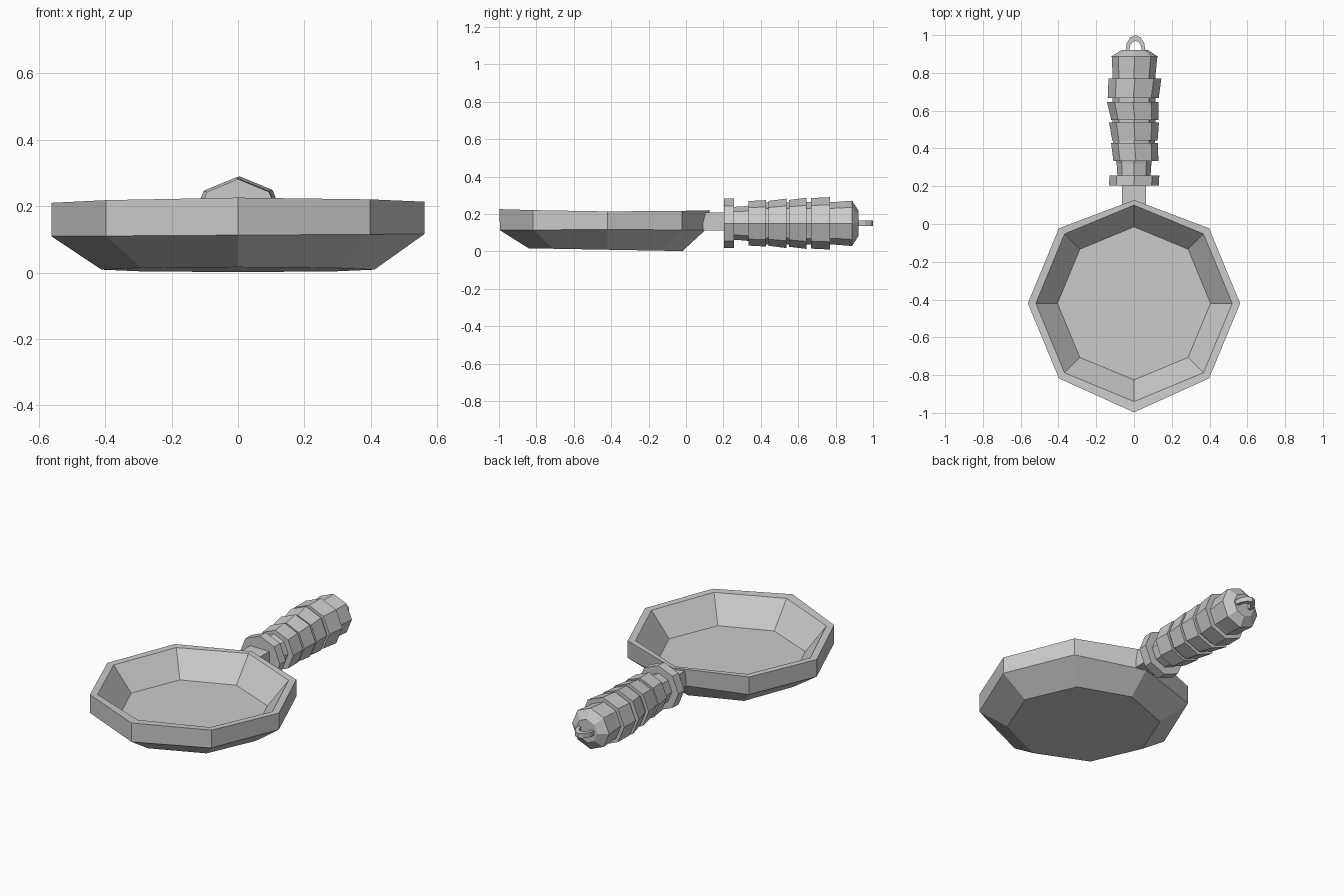
import bpy, bmesh, math
from mathutils import Vector

if "Cube" in bpy.data.objects:
    bpy.data.objects.remove(bpy.data.objects["Cube"], do_unlink=True)

grey = bpy.data.materials.new("plain grey")
grey.use_nodes = True
grey.diffuse_color = (0.6, 0.6, 0.6, 1)
grey.node_tree.nodes["Principled BSDF"].inputs["Base Color"].default_value = grey.diffuse_color


def loft(name, rings):
    """Skin a list of equal-sized point rings and cap both ends."""
    bm = bmesh.new()
    loops = [[bm.verts.new(p) for p in ring] for ring in rings]
    n = len(loops[0])
    for a, b in zip(loops, loops[1:]):
        for i in range(n):
            j = (i + 1) % n
            bm.faces.new((a[i], a[j], b[j], b[i]))
    bm.faces.new(loops[0])
    bm.faces.new(loops[-1])
    bmesh.ops.recalc_face_normals(bm, faces=bm.faces[:])
    mesh = bpy.data.meshes.new(name)
    bm.to_mesh(mesh)
    bm.free()
    mesh.materials.append(grey)
    obj = bpy.data.objects.new(name, mesh)
    bpy.context.collection.objects.link(obj)


def octagon(radius):
    return [(radius * math.cos(i * math.pi / 4), radius * math.sin(i * math.pi / 4)) for i in range(8)]


# Pan bowl: outer base, belly, rim, inner rim, cooking floor
PAN_Y = -0.42


def pan_ring(radius, z, tilt=0.0, bend=0.0, lean=0.0, front=0.0, back=0.0):
    """Octagon around the bowl; tilt and bend shape it along y, lean along x."""
    ring = [Vector((x, PAN_Y + y, z - tilt * y + bend * y * y + lean * x))
            for x, y in octagon(radius)]
    ring[2].y += back
    ring[6].y -= front
    return ring


loft("pan_bowl", [
    pan_ring(0.411, 0.009, tilt=0.018, front=0.01, back=-0.01),
    pan_ring(0.562, 0.113, lean=0.006, front=0.013, back=-0.04),
    pan_ring(0.562, 0.212, tilt=0.005, bend=0.035, lean=0.003, front=0.015, back=-0.015),
    pan_ring(0.52, 0.211, tilt=0.005, bend=0.035, lean=0.003),
    pan_ring(0.405, 0.074),
])

# Neck joining bowl and grip
loft("handle_neck", [
    [Vector((x, y, z)) for x, z in ((-0.063, 0.112), (0.063, 0.112), (0.063, 0.208), (-0.063, 0.208))]
    for y in (0.09, 0.23)
])

# Grip: octagonal sections stacked along y, each a list of (y, radius, sideways shift)
AXIS_Z = 0.15
sections = {
    "grip_core": [(0.24, 0.087, 0), (0.32, 0.092, 0), (0.4, 0.112, 0), (0.85, 0.114, 0)],
    "grip_collar": [(0.203, 0.132, 0), (0.257, 0.132, 0.002)],
    "grip_bulge_1": [(0.333, 0.119, 0.01), (0.428, 0.124, 0.003)],
    "grip_bulge_2": [(0.442, 0.12, 0.005), (0.537, 0.132, 0)],
    "grip_bulge_3": [(0.55, 0.125, 0.005), (0.645, 0.137, -0.006)],
    "grip_bulge_4": [(0.668, 0.135, -0.004), (0.77, 0.14, 0.005)],
    "grip_end": [(0.782, 0.113, 0), (0.888, 0.121, 0.003), (0.922, 0.068, 0.004)],
}
for name, profile in sections.items():
    loft(name, [[Vector((x + shift, y, AXIS_Z + z)) for x, z in octagon(r)]
                for y, r, shift in profile])

# Hanging loop: square bar bent along an arc
loop_rings = []
for i in range(7):
    a = math.pi * i / 6
    loop_rings.append([
        Vector((0.008 + math.cos(a) * r, 0.915 + math.sin(a) * r * 1.6, AXIS_Z + z))
        for r, z in ((0.034, -0.014), (0.053, -0.014), (0.053, 0.014), (0.034, 0.014))])
loft("hanging_loop", loop_rings)
